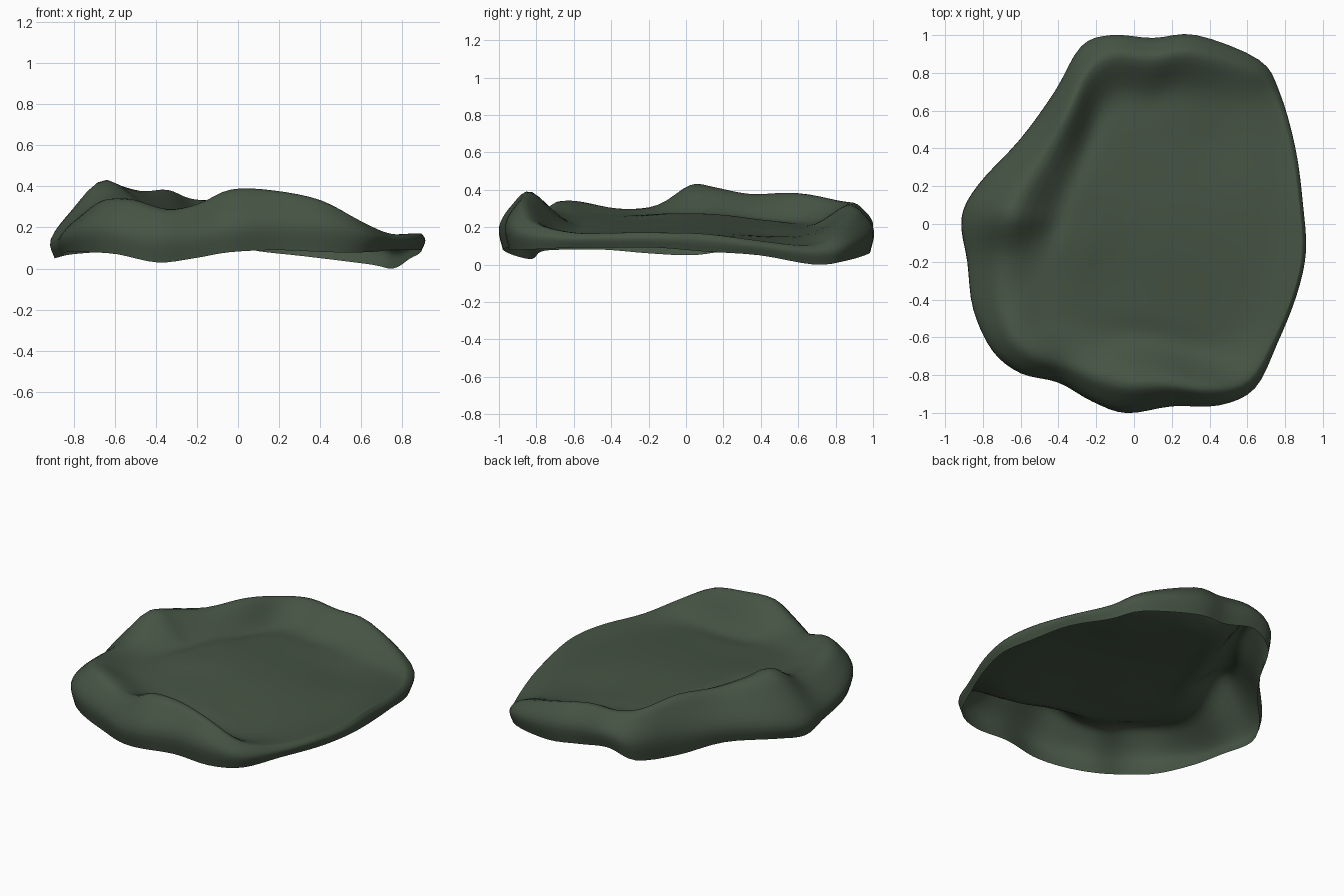
import bpy
import bmesh
from math import exp

STEPS = 4  # subdivisions between neighbouring control stations

cube = bpy.data.objects.get("Cube")
if cube:
    bpy.data.objects.remove(cube, do_unlink=True)


def spline(points, closed):
    """Smooth curve through tuples of any length."""
    count = len(points)

    def pick(i):
        return points[i % count] if closed else points[min(max(i, 0), count - 1)]

    result = []
    for i in range(count if closed else count - 1):
        a, b, c, d = (pick(i + k) for k in (-1, 0, 1, 2))
        for step in range(STEPS):
            t = step / STEPS
            result.append(tuple(
                q + t / 2 * (r - p + t * (2 * p - 5 * q + 4 * r - s + t * (3 * (q - r) + s - p)))
                for p, q, r, s in zip(a, b, c, d)))
    if not closed:
        result.append(points[-1])
    return result


def bump(x, y, cx, cy, height, width):
    return height * exp(-((x - cx) ** 2 + (y - cy) ** 2) / width ** 2)


def basin(x, y):
    """Height of the gently uneven hollow inside the raised border."""
    return (0.215 - 0.075 * x
            + bump(x, y, 0.1, 0, 0.02, 0.35)
            + bump(x, y, -0.35, 0.15, 0.03, 0.3)
            + bump(x, y, -0.3, -0.14, 0.015, 0.16)
            + bump(x, y, -0.5, -0.5, 0.02, 0.25)
            - bump(x, y, 0.5, 0.5, 0.03, 0.25)
            - bump(x, y, 0.4, -0.6, 0.015, 0.25))


# Border stations: outline x, outline y, lower rim height, crest height, crest inset
stations = [
    (.91, -.15, .09, .17, .04), (.895, .1, .07, .165, .04), (.855, .4, .05, .13, .05),
    (.77, .7, 0, .105, .06), (.66, .87, .02, .18, .1), (.33, 1, .06, .29, .12),
    (.1, .985, .085, .32, .13), (-.12, 1, .125, .33, .13), (-.28, .94, .06, .345, .16),
    (-.42, .7, .04, .39, .18), (-.6, .45, .08, .38, .22), (-.82, .21, .07, .42, .27),
    (-.91, .03, .05, .435, .29), (-.88, -.2, .06, .32, .25), (-.85, -.45, .08, .3, .2),
    (-.75, -.67, .08, .34, .16), (-.6, -.79, .07, .34, .15), (-.4, -.84, .03, .29, .14),
    (-.22, -.94, .05, .32, .16), (-.04, -1, .08, .39, .18), (.2, -.965, .09, .38, .15),
    (.45, -.96, .08, .33, .12), (.64, -.87, .08, .225, .08), (.76, -.63, .09, .17, .05),
    (.86, -.38, .09, .17, .04),
]


def section(x, y, rim, crest, inset):
    """One radial section from the open lower rim, over the crest, to the middle."""
    rise = crest - rim
    valley = 0.87 - 1.35 * inset
    path = [(0.98, rim), (1, rim + rise * (0.65 - 1.4 * inset)),
            (1 - 0.4 * inset, rim + rise * (1 - 1.3 * inset)), (1 - inset, crest)]
    path += [(f, basin(x * f, y * f)) for f in (valley, valley * 0.75, valley * 0.5, valley * 0.25, 0.04)]
    return [(x * f, y * f, z) for f, z in spline(path, False)]


# Shell surface, open underneath
bm = bmesh.new()
rings = [[bm.verts.new(p) for p in section(*s)] for s in spline(stations, True)]
for i, ring in enumerate(rings):
    following = rings[(i + 1) % len(rings)]
    for k in range(len(ring) - 1):
        bm.faces.new((ring[k], following[k], following[k + 1], ring[k + 1]))
bm.faces.new([ring[-1] for ring in rings])

# Relax the surface a little, leaving the open rim in place
inner = [v for v in bm.verts if not v.is_boundary]
for _ in range(2):
    bmesh.ops.smooth_vert(bm, verts=inner, factor=0.4, use_axis_z=True)

mesh = bpy.data.meshes.new("rock_shell")
bm.to_mesh(mesh)
bm.free()
shell = bpy.data.objects.new("rock_shell", mesh)
bpy.context.collection.objects.link(shell)

# Flat moss green
green = bpy.data.materials.new("moss_green")
green.use_nodes = True
colour = (0.06, 0.088, 0.057, 1)
green.diffuse_color = colour
green.node_tree.nodes["Principled BSDF"].inputs["Base Color"].default_value = colour
mesh.materials.append(green)

bpy.context.view_layer.objects.active = shell
shell.select_set(True)
bpy.ops.object.shade_smooth()
